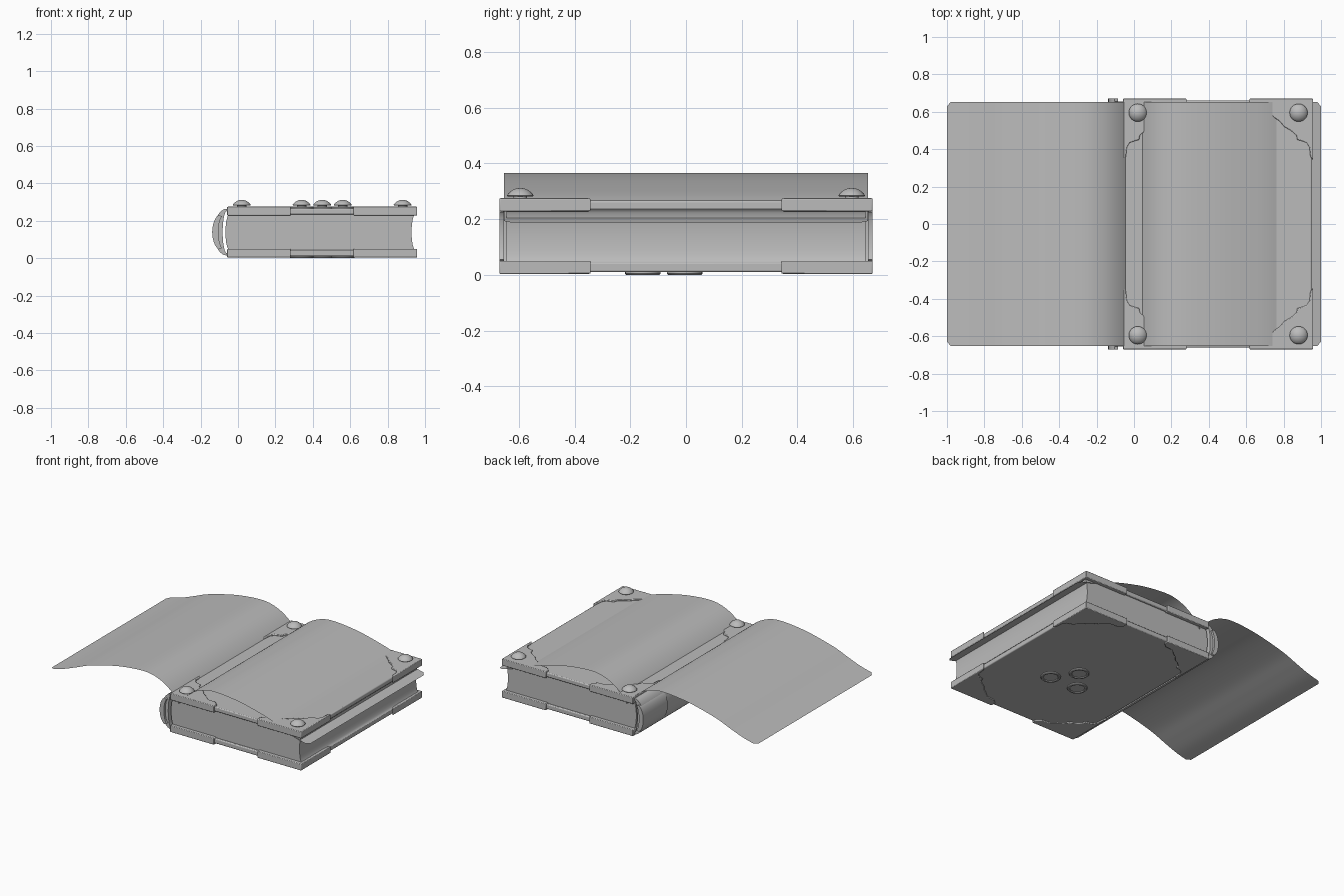
import bpy, bmesh, math
from mathutils import Vector

old = bpy.data.objects.get("Cube")
if old:
    bpy.data.objects.remove(old, do_unlink=True)

grey = bpy.data.materials.new("plain grey")
grey.use_nodes = True
TONE = (0.5, 0.5, 0.5, 1)
grey.diffuse_color = TONE
grey.node_tree.nodes["Principled BSDF"].inputs["Base Color"].default_value = TONE


def finish(name, bm, smooth=True):
    bmesh.ops.recalc_face_normals(bm, faces=bm.faces)
    mesh = bpy.data.meshes.new(name)
    bm.to_mesh(mesh)
    bm.free()
    mesh.materials.append(grey)
    ob = bpy.data.objects.new(name, mesh)
    bpy.context.collection.objects.link(ob)
    if smooth:
        bpy.ops.object.select_all(action="DESELECT")
        ob.select_set(True)
        bpy.context.view_layer.objects.active = ob
        bpy.ops.object.shade_smooth_by_angle(angle=math.radians(35))
    return ob


def prism(name, outline, start, depth, bevel=0.0):
    """Fill an outline of 3D points and extrude it along a vector."""
    bm = bmesh.new()
    face = bm.faces.new([bm.verts.new(Vector(p) + Vector(start)) for p in outline])
    ext = bmesh.ops.extrude_face_region(bm, geom=[face])["geom"]
    moved = [g for g in ext if isinstance(g, bmesh.types.BMVert)]
    bmesh.ops.translate(bm, verts=moved, vec=depth)
    ob = finish(name, bm)
    if bevel:
        mod = ob.modifiers.new("soft edges", "BEVEL")
        mod.width, mod.segments, mod.limit_method = bevel, 2, "ANGLE"
    return ob


def box(name, x0, x1, y0, y1, z0, z1, bevel=0.0):
    pts = [(x0, y0, 0), (x1, y0, 0), (x1, y1, 0), (x0, y1, 0)]
    return prism(name, pts, (0, 0, z0), (0, 0, z1 - z0), bevel)


def arc(cx, cz, rx, rz, a0, a1, n):
    angles = [math.radians(a0 + (a1 - a0) * i / n) for i in range(n + 1)]
    return [(cx + rx * math.cos(a), 0, cz + rz * math.sin(a)) for a in angles]


def lathe(name, profile, x, y, z, steps=24):
    """Spin (radius, height) points about a vertical axis."""
    bm = bmesh.new()
    verts = [bm.verts.new((r, 0, h)) for r, h in profile]
    edges = [bm.edges.new(pair) for pair in zip(verts, verts[1:])]
    bmesh.ops.spin(bm, geom=verts + edges, axis=(0, 0, 1), cent=(0, 0, 0),
                   angle=math.tau, steps=steps)
    bmesh.ops.remove_doubles(bm, verts=bm.verts, dist=0.0005)
    bmesh.ops.translate(bm, verts=bm.verts, vec=(x, y, z))
    return finish(name, bm)


MID = 0.45      # middle of the covers in x
MID_Z = 0.139   # middle of the book in z

# Page block: rounded back, hollow fore-edge
block = arc(-0.045, MID_Z, 0.022, 0.097, 270, 90, 10)
block += arc(0.95, MID_Z, 0.022, 0.097, 90, 270, 12)
prism("page_block", block, (0, -0.645, 0), (0, 1.29, 0))

# Cover boards
box("top_cover", -0.05, 0.95, -0.66, 0.66, 0.234, 0.266, 0.006)
box("bottom_cover", -0.05, 0.95, -0.66, 0.66, 0.01, 0.044, 0.006)

# Spine: curved leather with thicker ornamental ends
spine = arc(-0.06, MID_Z, 0.07, 0.125, 90, 270, 16)
spine += arc(-0.06, MID_Z, 0.022, 0.112, 270, 90, 16)
prism("spine", spine, (0, -0.655, 0), (0, 1.31, 0))
guard = arc(-0.085, MID_Z, 0.053, 0.098, 110, 250, 12)
guard += arc(-0.075, MID_Z, 0.03, 0.09, 250, 110, 12)
for side, tag in ((-1, "front"), (1, "back")):
    prism("spine_guard_" + tag, guard, (0, side * 0.67, 0), (0, -side * 0.27, 0))

# Corner plates with scalloped inner edges, offsets from the outer corner
SCALLOP = [(0, 0), (0.34, 0), (0.34, 0.035), (0.31, 0.06), (0.25, 0.065), (0.21, 0.1),
           (0.18, 0.12), (0.155, 0.15), (0.12, 0.17), (0.09, 0.195), (0.085, 0.22),
           (0.065, 0.225), (0.035, 0.235), (0.02, 0.26), (0.015, 0.31), (0, 0.33)]
DOME = [(0, 0.031), (0.014, 0.029), (0.027, 0.024), (0.038, 0.016),
        (0.047, 0.006), (0.048, 0.003), (0.044, 0), (0.025, 0), (0.025, -0.008)]
for sx, xtag in ((-1, "right"), (1, "left")):
    for sy, ytag in ((-1, "front"), (1, "back")):
        tag = ytag + "_" + xtag
        shape = [(MID + sx * (0.508 - a), sy * (0.67 - b), 0) for a, b in SCALLOP]
        prism("top_corner_plate_" + tag, shape, (0, 0, 0.228), (0, 0, 0.047), 0.004)
        prism("bottom_corner_plate_" + tag, shape, (0, 0, 0.003), (0, 0, 0.047), 0.004)
        lathe("corner_stud_" + tag, DOME, MID + sx * 0.43, sy * 0.595, 0.281)

# Three central studs above, three rimmed discs on both covers
RIM = [(0, 0.006), (0.046, 0.006), (0.05, 0.011), (0.06, 0.011), (0.064, 0.007), (0.064, 0)]
for i, (dx, y) in enumerate(((-0.11, -0.155), (0, -0.005), (0.11, -0.155))):
    lathe("top_disc_%d" % i, RIM, MID + dx, y, 0.265)
    lathe("centre_stud_%d" % i, DOME, MID + dx, y, 0.281)
    lathe("bottom_disc_%d" % i, [(r, -h) for r, h in RIM], MID + dx, y, 0.011)

# Open sheets: one thin wavy leaf either side of the gutter
KNOTS = [(0, 0.21), (0.05, 0.272), (0.12, 0.325), (0.2, 0.357), (0.28, 0.366),
         (0.4, 0.357), (0.52, 0.337), (0.69, 0.293), (0.8, 0.25), (0.9, 0.213), (1, 0.188)]


def wave(steps=5):
    k = [Vector(p) for p in KNOTS]
    k = [2 * k[0] - k[1]] + k + [2 * k[-1] - k[-2]]
    out = []
    for p0, p1, p2, p3 in zip(k, k[1:], k[2:], k[3:]):
        for s in range(steps):
            t = s / steps
            out.append(0.5 * (2 * p1 + (p2 - p0) * t + (2 * p0 - 5 * p1 + 4 * p2 - p3) * t * t
                              + (3 * p1 - p0 - 3 * p2 + p3) * t ** 3))
    return out + [k[-2]]


for side, tag in ((-1, "right"), (1, "left")):
    bm = bmesh.new()
    rows = []
    for p in wave():
        over = min(max(0, p.x - 0.975) / 0.025, 1)          # rounded outer corners
        half = 0.653 - 0.025 * (1 - math.sqrt(1 - over * over))
        rows.append([bm.verts.new((side * p.x, y * half, p.y)) for y in (-1, -0.33, 0.33, 1)])
    for a, b in zip(rows, rows[1:]):
        for j in range(3):
            bm.faces.new((a[j], b[j], b[j + 1], a[j + 1]))
    sheet = finish("open_sheet_" + tag, bm)
    if sheet.data.polygons[0].normal.z < 0:
        sheet.data.flip_normals()
